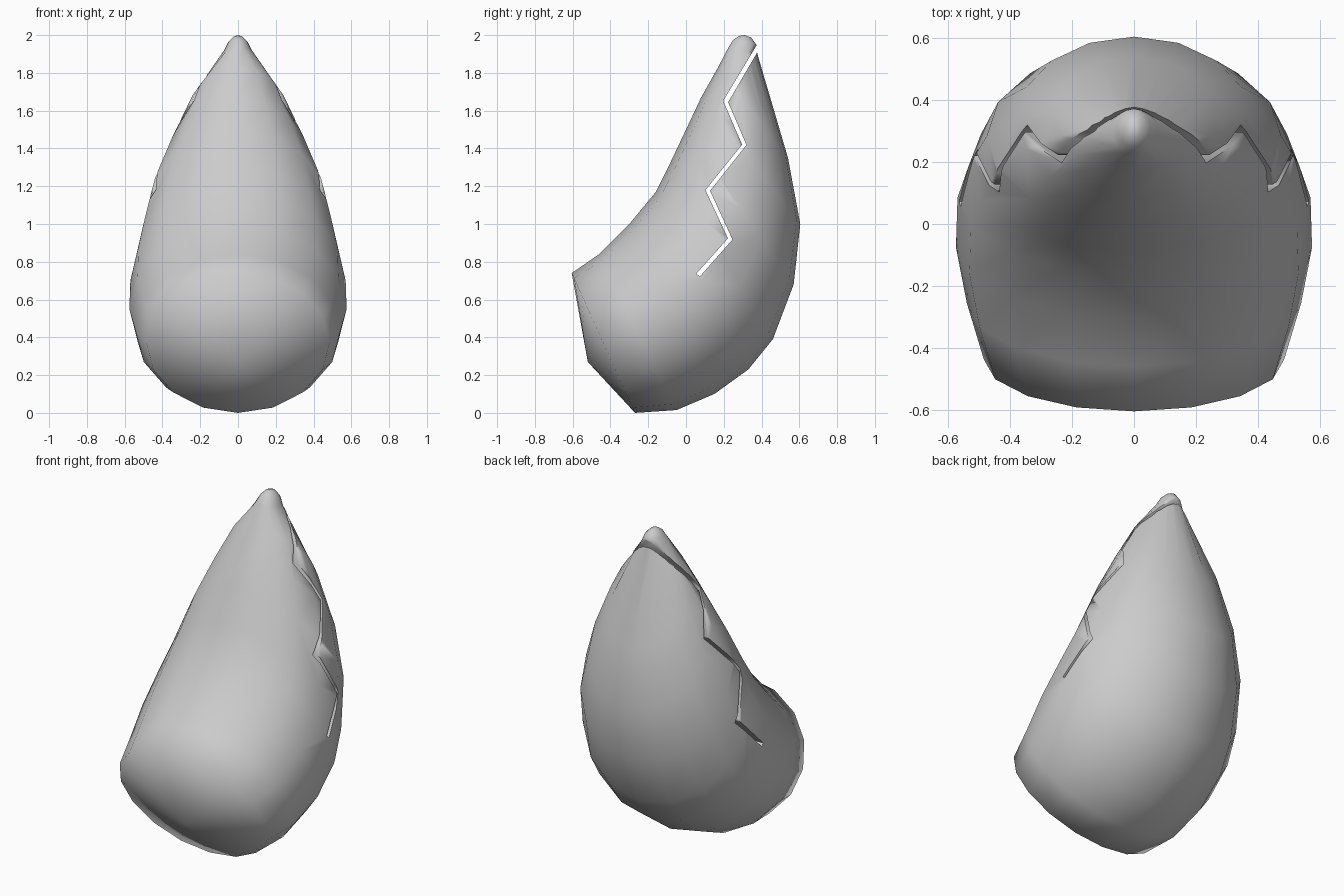
import bpy, bmesh, math

if "Cube" in bpy.data.objects:
    bpy.data.objects.remove(bpy.data.objects["Cube"])

SIDES = 16

# Curved claw body: (front y, front z, back y, back z, half width) per ring
RINGS = [
    (-0.605, 0.74, -0.27, 0.00, 0.485),
    (-0.46, 0.84, -0.05, 0.015, 0.54),
    (-0.30, 1.00, 0.15, 0.10, 0.575),
    (-0.16, 1.17, 0.33, 0.23, 0.57),
    (-0.09, 1.31, 0.46, 0.39, 0.535),
    (0.00, 1.50, 0.57, 0.68, 0.475),
    (0.08, 1.67, 0.605, 1.00, 0.375),
    (0.17, 1.83, 0.54, 1.35, 0.26),
    (0.225, 1.935, 0.378, 1.90, 0.075),
    (0.25, 1.975, 0.372, 1.95, 0.052),
    (0.28, 1.995, 0.345, 1.987, 0.025),
]
POLE_BASE, POLE_TIP = (0, -0.52, 0.27), (0, 0.31, 2.0)


def finish(bm, name):
    bmesh.ops.recalc_face_normals(bm, faces=bm.faces[:])
    mesh = bpy.data.meshes.new(name)
    bm.to_mesh(mesh)
    bm.free()
    obj = bpy.data.objects.new(name, mesh)
    bpy.context.collection.objects.link(obj)
    return obj


def lofted_body():
    bm = bmesh.new()
    loops = []
    for fy, fz, by, bz, w in RINGS:
        loop = []
        for i in range(SIDES):
            a = 2 * math.pi * i / SIDES
            t = (1 - math.cos(a)) / 2
            loop.append(bm.verts.new((w * math.sin(a), fy + (by - fy) * t, fz + (bz - fz) * t)))
        loops.append(loop)
    for lo, hi in zip(loops, loops[1:]):
        for i in range(SIDES):
            j = (i + 1) % SIDES
            bm.faces.new((lo[i], lo[j], hi[j], hi[i]))
    # Domed base and rounded tip
    for loop, pole in ((loops[0], POLE_BASE), (loops[-1], POLE_TIP)):
        p = bm.verts.new(pole)
        for i in range(SIDES):
            bm.faces.new((loop[i], loop[(i + 1) % SIDES], p))
    return finish(bm, "curved_body")


def crack_cutter():
    # Zigzag slit outline in the side plane, pushed through along x
    front = [(0.055, 0.737), (0.222, 0.924), (0.103, 1.18), (0.297, 1.42), (0.197, 1.652), (0.37, 1.94)]
    back = [(0.50, 2.0), (0.50, 1.91), (0.375, 1.905), (0.223, 1.645), (0.32, 1.418), (0.127, 1.176), (0.246, 0.918), (0.073, 0.722)]
    bm = bmesh.new()
    face = bm.faces.new([bm.verts.new((-1, y, z)) for y, z in front + [(0.40, 1.96)] + back])
    ext = bmesh.ops.extrude_face_region(bm, geom=[face], use_keep_orig=True)
    verts = [g for g in ext["geom"] if isinstance(g, bmesh.types.BMVert)]
    bmesh.ops.translate(bm, verts=verts, vec=(2, 0, 0))
    bmesh.ops.triangulate(bm, faces=[f for f in bm.faces if len(f.verts) > 4])
    return finish(bm, "crack_cutter")


body = lofted_body()
cutter = crack_cutter()
cutter.hide_render = True

# Cut the crack
mod = body.modifiers.new("crack", 'BOOLEAN')
mod.operation = 'DIFFERENCE'
mod.solver = 'EXACT'
mod.object = cutter
bpy.ops.object.select_all(action='DESELECT')
body.select_set(True)
bpy.context.view_layer.objects.active = body
bpy.ops.object.modifier_apply(modifier=mod.name)
bpy.data.objects.remove(cutter)

# Soft body with crisp crack edges
bpy.ops.object.shade_smooth_by_angle(angle=math.radians(72))
